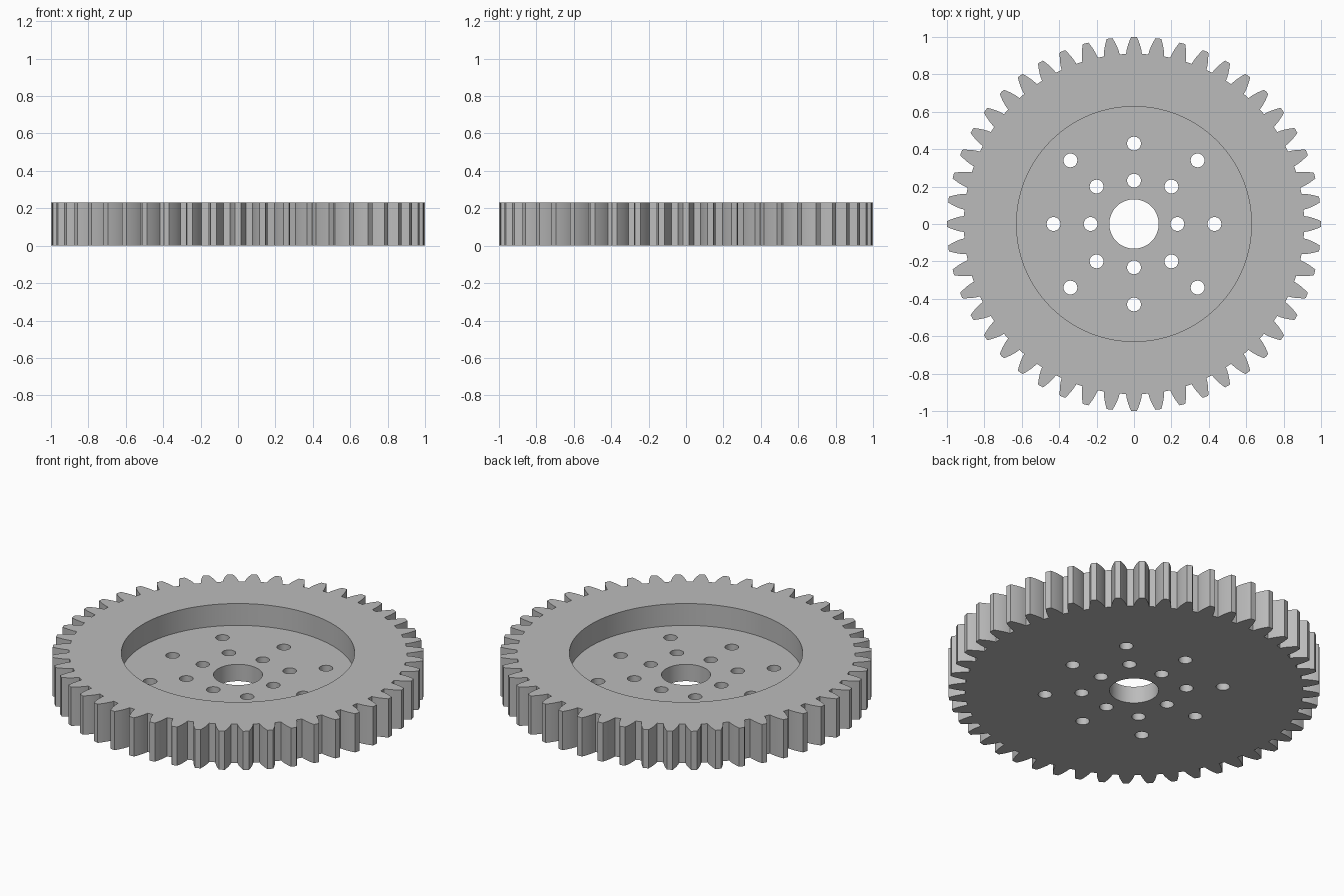
import bpy, bmesh
from math import pi, sin, cos, tan, acos, sqrt, radians

TEETH = 48
TIP, PITCH, ROOT = 1.0, 0.96, 0.91
HEIGHT, FLOOR = 0.23, 0.10
PRESSURE = radians(20)

cube = bpy.data.objects.get("Cube")
if cube:
    bpy.data.objects.remove(cube, do_unlink=True)

steel = bpy.data.materials.new("grey_metal")
steel.use_nodes = True
GREY = (0.5, 0.5, 0.5, 1)
steel.diffuse_color = GREY
steel.node_tree.nodes["Principled BSDF"].inputs["Base Color"].default_value = GREY


def involute(a):
    return tan(a) - a


def half_angle(r):
    """Half of a tooth's angular thickness at radius r."""
    base = PITCH * cos(PRESSURE)
    return pi / (2 * TEETH) + involute(PRESSURE) - involute(acos(base / r))


def circle(cx, cy, r, n):
    return [(cx + r * cos(2 * pi * i / n), cy + r * sin(2 * pi * i / n)) for i in range(n)]


def prism(bm, outline, z0, z1):
    face = bm.faces.new([bm.verts.new((x, y, z0)) for x, y in outline])
    top = bmesh.ops.extrude_face_region(bm, geom=[face])["geom"]
    bmesh.ops.translate(bm, vec=(0, 0, z1 - z0),
                        verts=[v for v in top if isinstance(v, bmesh.types.BMVert)])


def finish(bm, name):
    bmesh.ops.recalc_face_normals(bm, faces=bm.faces)
    mesh = bpy.data.meshes.new(name)
    bm.to_mesh(mesh)
    bm.free()
    mesh.materials.append(steel)
    obj = bpy.data.objects.new(name, mesh)
    bpy.context.collection.objects.link(obj)
    return obj


# Toothed blank with involute flanks
STEPS = 5
radii = [ROOT + (TIP - ROOT) * i / STEPS for i in range(STEPS + 1)]
outline = []
for k in range(TEETH):
    mid = 2 * pi * k / TEETH
    flank = [(r, mid - half_angle(r)) for r in radii]
    flank.append((TIP, mid))
    flank += [(r, mid + half_angle(r)) for r in reversed(radii)]
    outline += [(r * cos(a), r * sin(a)) for r, a in flank]
bm = bmesh.new()
prism(bm, outline, 0, HEIGHT)
gear = finish(bm, "spur_gear")

# Round recess in the top
bm = bmesh.new()
prism(bm, circle(0, 0, 0.628, 128), FLOOR, HEIGHT + 0.1)
recess = finish(bm, "recess_cutter")

# Centre bore and two patterns of bolt holes
bm = bmesh.new()
prism(bm, circle(0, 0, 0.132, 64), -0.1, HEIGHT + 0.1)
for k in range(8):
    a = k * pi / 4
    for r in ((0.232, 0.43) if k % 2 == 0 else (0.2 * sqrt(2), 0.34 * sqrt(2))):
        prism(bm, circle(r * cos(a), r * sin(a), 0.037, 32), -0.1, HEIGHT + 0.1)
holes = finish(bm, "hole_cutter")

# Cut, then shade
bpy.ops.object.select_all(action="DESELECT")
bpy.context.view_layer.objects.active = gear
gear.select_set(True)
for cutter in (recess, holes):
    mod = gear.modifiers.new(cutter.name, "BOOLEAN")
    mod.operation, mod.solver, mod.object = "DIFFERENCE", "EXACT", cutter
    bpy.ops.object.modifier_apply(modifier=mod.name)
    bpy.data.objects.remove(cutter, do_unlink=True)
bpy.ops.object.shade_smooth_by_angle(angle=radians(30))
